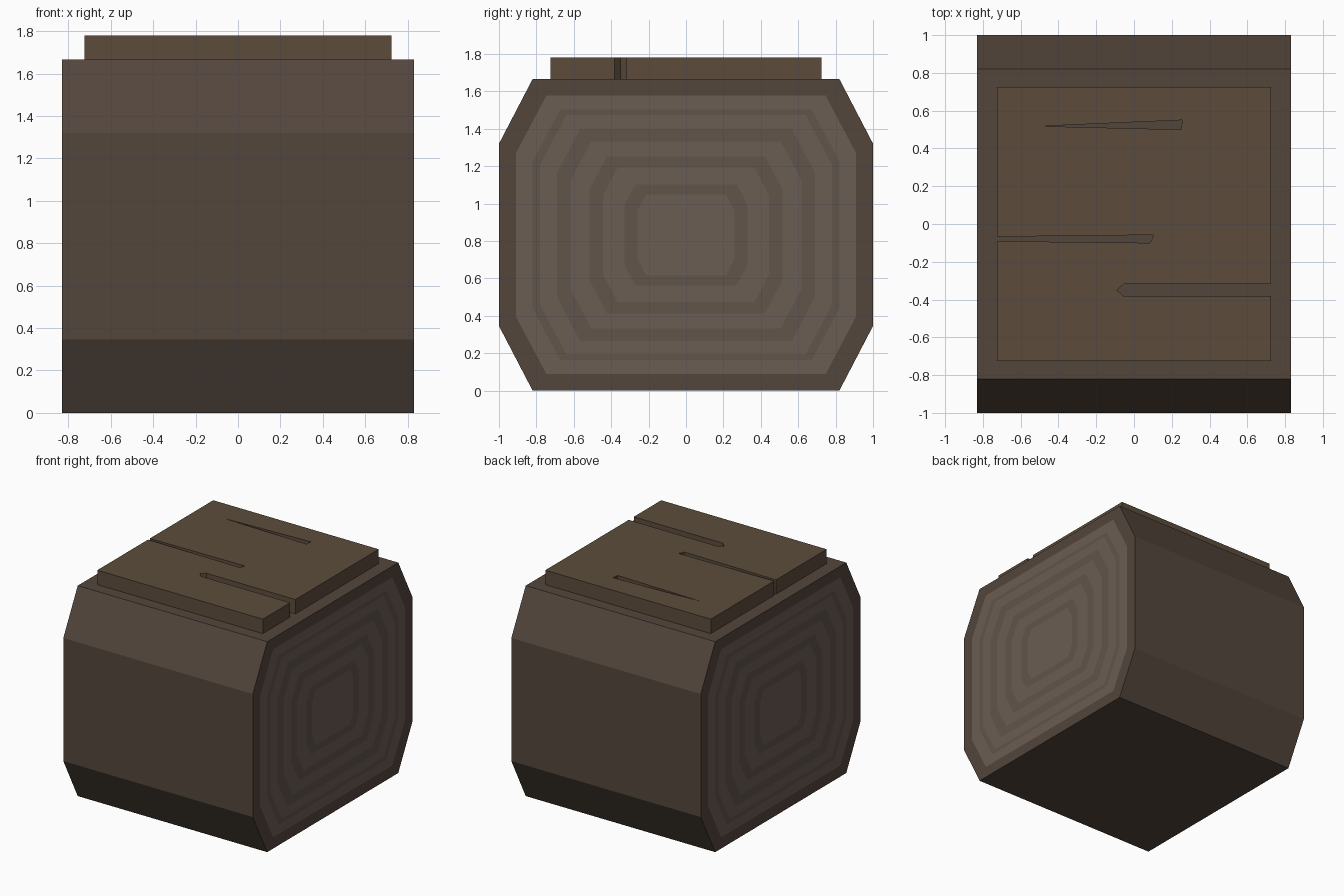
import bpy, bmesh

if "Cube" in bpy.data.objects:
    bpy.data.objects.remove(bpy.data.objects["Cube"])


def material(name, rgb):
    m = bpy.data.materials.new(name)
    m.diffuse_color = (*rgb, 1)
    m.use_nodes = True
    m.node_tree.nodes["Principled BSDF"].inputs["Base Color"].default_value = m.diffuse_color
    return m


bark = material("bark", (0.087, 0.061, 0.045))
wood_light = material("wood_light", (0.147, 0.109, 0.087))
wood_dark = material("wood_dark", (0.120, 0.090, 0.070))
plank_wood = material("plank_wood", (0.107, 0.073, 0.045))


def finish(bm, name, mats):
    bmesh.ops.recalc_face_normals(bm, faces=bm.faces)
    me = bpy.data.meshes.new(name)
    bm.to_mesh(me)
    bm.free()
    ob = bpy.data.objects.new(name, me)
    bpy.context.collection.objects.link(ob)
    for m in mats:
        me.materials.append(m)
    return ob


def octagon(w, h, cw, ch):
    return [(-cw, -h), (cw, -h), (w, -ch), (w, ch),
            (cw, h), (-cw, h), (-w, ch), (-w, -ch)]


def prism(name, outline, z0, z1, mat):
    bm = bmesh.new()
    base = bm.faces.new([bm.verts.new((x, y, z0)) for x, y in outline])
    ext = bmesh.ops.extrude_face_region(bm, geom=[base])["geom"]
    for v in ext:
        if isinstance(v, bmesh.types.BMVert):
            v.co.z = z1
    return finish(bm, name, [mat])


# Log block: octagonal bark with concentric growth rings on both ends
HALF_X, MID_Z = 0.83, 0.833
rings = [(1.0, 0.833), (0.91, 0.745), (0.82, 0.67), (0.78, 0.64), (0.69, 0.567),
         (0.617, 0.50), (0.515, 0.42), (0.445, 0.36), (0.33, 0.27), (0.26, 0.217)]
bm = bmesh.new()


def loop(x, w, h):
    return [bm.verts.new((x, y, z + MID_Z))
            for y, z in octagon(w, h, w * 0.82, h * 0.585)]


def bridge(a, b, mat):
    for i in range(8):
        j = (i + 1) % 8
        bm.faces.new((a[i], a[j], b[j], b[i])).material_index = mat


ends = [[loop(x, w, h) for w, h in rings] for x in (-HALF_X, HALF_X)]
bridge(ends[0][0], ends[1][0], 0)
for loops in ends:
    for i in range(len(loops) - 1):
        bridge(loops[i], loops[i + 1], 0 if i == 0 else 1 + (i + 1) % 2)
    bm.faces.new(loops[-1]).material_index = 1
finish(bm, "log_block", [bark, wood_light, wood_dark])

# Square top plank with three carved cracks
s = 0.725
plank = prism("top_plank", [(-s, -s), (s, -s), (s, s), (-s, s)], 1.664, 1.78, plank_wood)
cracks = [
    [(-0.49, 0.518), (0.25, 0.50), (0.255, 0.55)],
    [(-0.80, -0.09), (0.085, -0.10), (0.105, -0.058), (-0.80, -0.068)],
    [(-0.09, -0.35), (-0.055, -0.382), (0.73, -0.382),
     (0.75, -0.35), (0.73, -0.318), (-0.055, -0.318)],
]
bpy.context.view_layer.objects.active = plank
for i, outline in enumerate(cracks):
    cutter = prism("crack_cutter_%d" % i, outline, 1.60, 1.85, plank_wood)
    cutter.hide_render = True
    mod = plank.modifiers.new("crack", "BOOLEAN")
    mod.operation, mod.solver, mod.object = "DIFFERENCE", "EXACT", cutter
    bpy.ops.object.modifier_apply(modifier=mod.name)
    bpy.data.objects.remove(cutter)
